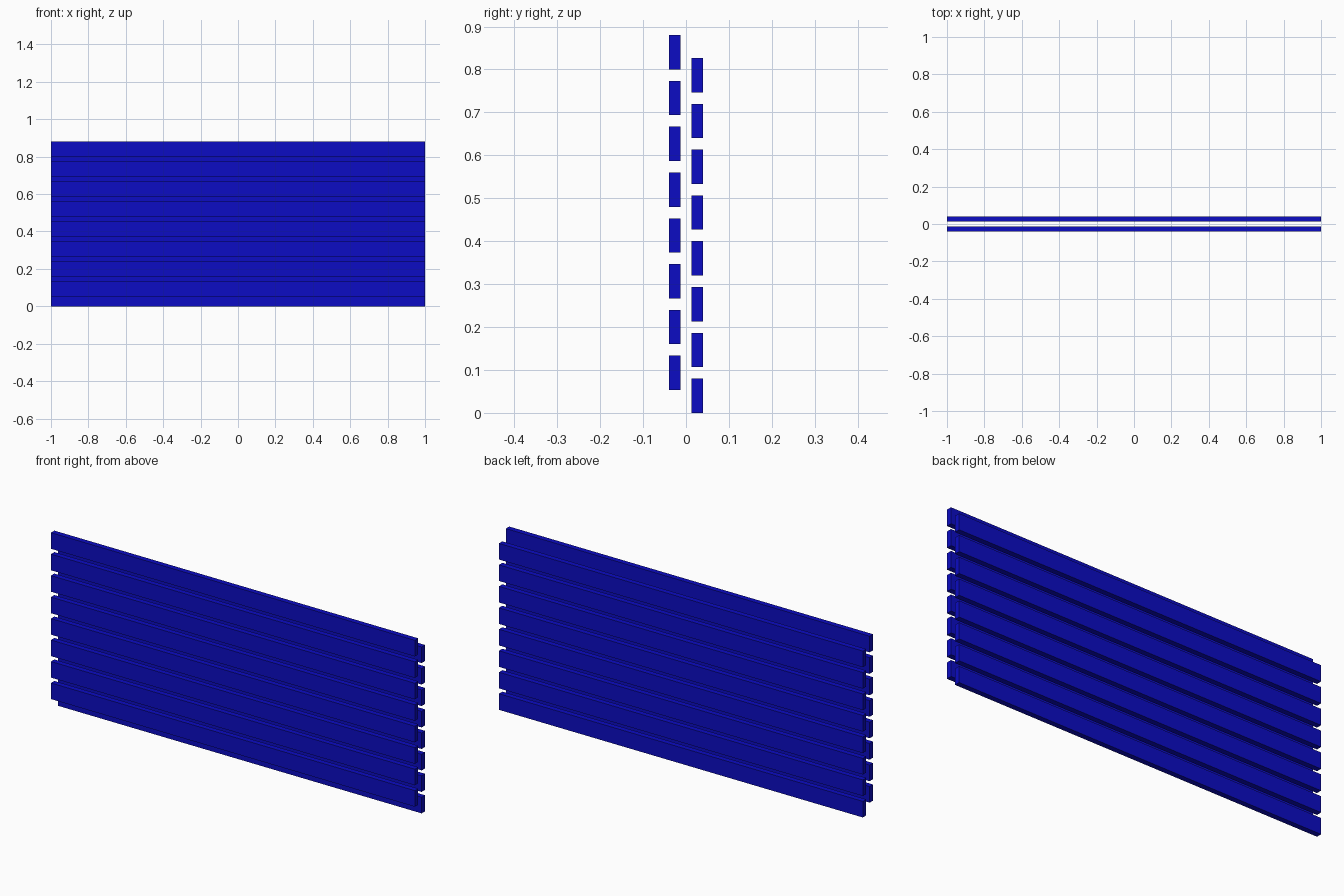
import bpy

cube = bpy.data.objects.get("Cube")
if cube:
    bpy.data.objects.remove(cube, do_unlink=True)

# Single deep blue paint
blue = bpy.data.materials.new("deep_blue")
blue.use_nodes = True
colour = (0.0035, 0.0035, 0.55, 1.0)
blue.diffuse_color = colour
blue.node_tree.nodes["Principled BSDF"].inputs["Base Color"].default_value = colour

LENGTH, DEPTH, HEIGHT = 2.0, 0.08 / 3, 0.08
PITCH = 0.32 / 3      # vertical spacing of slats within a row
COUNT = 8


def add_slat(name, y, z_bottom):
    bpy.ops.mesh.primitive_cube_add(size=1, location=(0, y, z_bottom + HEIGHT / 2))
    slat = bpy.context.object
    slat.name = name
    slat.scale = (LENGTH, DEPTH, HEIGHT)
    bpy.ops.object.transform_apply(location=False, rotation=False, scale=True)
    slat.data.materials.append(blue)


# Two rows of slats, the front row raised by half a pitch to cover the gaps
for row, y, base in (("back", DEPTH, 0.0), ("front", -DEPTH, PITCH / 2)):
    for i in range(COUNT):
        add_slat(f"{row}_slat_{i + 1}", y, base + i * PITCH)
